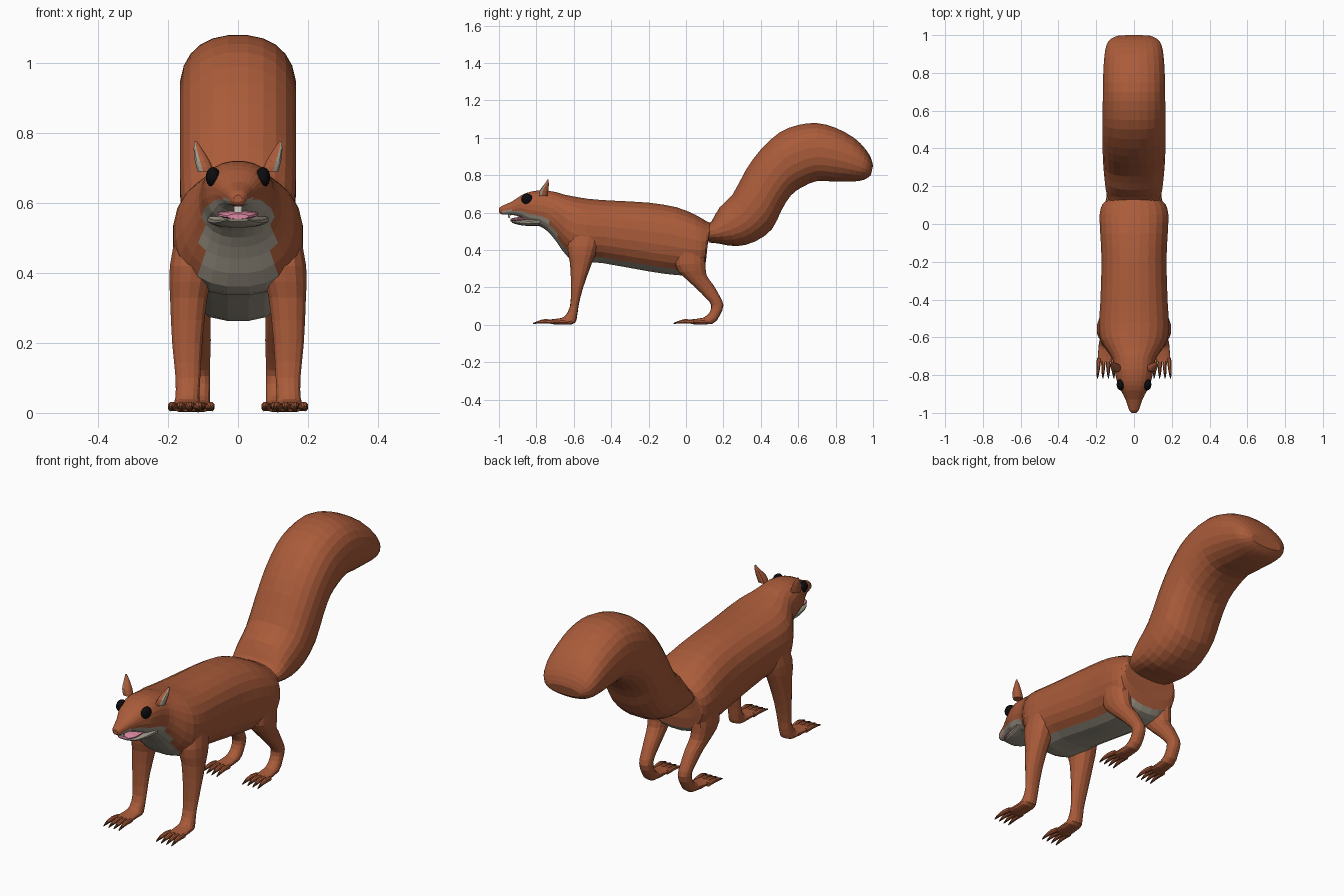
import bpy
import bmesh
import math
from mathutils import Vector

default_cube = bpy.data.objects.get("Cube")
if default_cube:
    bpy.data.objects.remove(default_cube, do_unlink=True)


def make_material(name, red, green, blue):
    material = bpy.data.materials.new(name)
    material.use_nodes = True
    colour = (red, green, blue, 1)
    material.diffuse_color = colour
    shader = material.node_tree.nodes["Principled BSDF"]
    shader.inputs["Base Color"].default_value = colour
    shader.inputs["Roughness"].default_value = 0.8
    return material


fur = make_material("russet fur", .40, .105, .042)
cream = make_material("pale underside", .38, .34, .27)
black = make_material("eye black", .004, .004, .005)
brown = make_material("dark brown", .11, .04, .015)
pink = make_material("tongue pink", .72, .25, .36)
white = make_material("tooth white", .75, .72, .66)


def smooth_sections(sections, steps):
    """Insert Catmull-Rom sections between the given ones."""
    result = []
    last = len(sections) - 1
    for i in range(last):
        a, b = sections[max(i - 1, 0)], sections[i]
        c, d = sections[i + 1], sections[min(i + 2, last)]
        for step in range(steps):
            t = step / steps
            result.append([
                q + t * (r - p) / 2
                + t * t * (2 * p - 5 * q + 4 * r - s) / 2
                + t ** 3 * (3 * q - p - 3 * r + s) / 2
                for p, q, r, s in zip(a, b, c, d)])
    result.append(sections[-1])
    return result


def finish(bm, name, materials, rule=None, mirror=False):
    """Turn a bmesh into an object, colouring its faces by a rule."""
    bmesh.ops.recalc_face_normals(bm, faces=bm.faces)
    bm.normal_update()
    if rule:
        for face in bm.faces:
            face.material_index = int(rule(face.calc_center_median(), face.normal))
    mesh = bpy.data.meshes.new(name)
    bm.to_mesh(mesh)
    bm.free()
    for material in materials:
        mesh.materials.append(material)
    obj = bpy.data.objects.new(name, mesh)
    bpy.context.scene.collection.objects.link(obj)
    if mirror:
        obj.modifiers.new("mirror", 'MIRROR').use_mirror_merge = False
    return obj


def loft(name, sections, materials, sides=20, steps=2, power=2.3, rule=None, mirror=False):
    """Skin rings given as (y, z) of two opposite points, half width, centre x."""
    bm = bmesh.new()
    rings = []
    for section in smooth_sections(sections, steps):
        y1, z1, y2, z2, width = section[:5]
        x = section[5] if len(section) > 5 else 0
        ring = []
        for k in range(sides):
            angle = math.tau * (k + .5) / sides
            u, v = math.cos(angle), math.sin(angle)
            u = math.copysign(abs(u) ** (2 / power), u)
            v = math.copysign(abs(v) ** (2 / power), v)
            ring.append(bm.verts.new((
                x + u * width,
                (y1 + y2) / 2 + v * (y1 - y2) / 2,
                (z1 + z2) / 2 + v * (z1 - z2) / 2)))
        rings.append(ring)
    for ring, following in zip(rings, rings[1:]):
        for k in range(sides):
            n = (k + 1) % sides
            bm.faces.new((ring[k], ring[n], following[n], following[k]))
    bm.faces.new(rings[0])
    bm.faces.new(rings[-1])
    return finish(bm, name, materials, rule, mirror)


def ball(name, centre, radii, material, mirror=False):
    bm = bmesh.new()
    bmesh.ops.create_uvsphere(bm, u_segments=16, v_segments=10, radius=1)
    for vert in bm.verts:
        vert.co = Vector(centre) + vert.co * Vector(radii)
    return finish(bm, name, [material], mirror=mirror)


# Head and torso in one skin, pale on muzzle, throat and belly
def underside(centre, normal):
    muzzle = centre.z < .612 and -.985 < centre.y < -.87
    belly = abs(centre.x) < .105 and normal.z < -.35 and -.9 < centre.y < .11
    return muzzle or belly


loft("body", [
    (-1, .622, -1, .602, .012), (-.985, .636, -.985, .59, .026),
    (-.93, .66, -.93, .588, .045), (-.88, .694, -.885, .575, .068),
    (-.83, .713, -.84, .545, .09), (-.77, .72, -.79, .53, .102),
    (-.7, .712, -.74, .5, .112), (-.66, .7, -.69, .44, .14),
    (-.6, .688, -.63, .36, .178), (-.52, .675, -.55, .335, .187),
    (-.4, .666, -.45, .33, .18), (-.2, .655, -.2, .285, .173),
    (-.05, .63, -.05, .265, .18), (.05, .59, .05, .265, .183),
    (.11, .555, .1, .3, .168), (.135, .545, .11, .4, .14),
], [fur, cream], sides=24, rule=underside)

# Bushy tail
loft("tail", [
    (.12, .54, .12, .44, .13), (.14, .56, .17, .435, .145),
    (.18, .63, .27, .42, .155), (.25, .7, .37, .445, .163),
    (.32, .83, .46, .51, .167), (.4, .94, .51, .61, .167),
    (.5, 1.03, .56, .69, .167), (.6, 1.07, .62, .735, .167),
    (.7, 1.08, .7, .768, .166), (.8, 1.055, .79, .765, .164),
    (.9, 1, .87, .765, .158), (.96, .94, .93, .77, .147),
    (.99, .89, .965, .782, .125), (1, .85, .988, .8, .09),
], [fur], sides=24)

# Legs, running from inside the torso down to the paws
loft("front_legs", [
    (-.6, .56, -.45, .54, .045, .125), (-.635, .42, -.47, .42, .064, .132),
    (-.62, .33, -.505, .325, .054, .141), (-.615, .2, -.55, .2, .044, .145),
    (-.62, .1, -.575, .1, .036, .143), (-.645, .05, -.585, .03, .035, .145),
    (-.67, .036, -.61, .003, .04, .147), (-.73, .029, -.72, .004, .044, .15),
], [fur], sides=14, mirror=True)

loft("hind_legs", [
    (-.06, .46, .1, .46, .05, .125), (-.06, .32, .105, .33, .052, .127),
    (-.01, .255, .11, .265, .044, .122), (.05, .2, .145, .215, .038, .115),
    (.11, .14, .18, .155, .033, .112), (.135, .105, .2, .105, .031, .11),
    (.125, .065, .18, .05, .031, .11), (.09, .038, .14, .005, .033, .112),
    (.02, .029, .03, .004, .04, .115),
], [fur], sides=14, mirror=True)

# Four toes with dark claws on each paw
for label, start, middle in (("front", -.71, .15), ("hind", .04, .117)):
    for toe in range(4):
        spread = toe - 1.5
        x = middle + spread * .023
        loft(f"{label}_toe_{toe + 1}", [
            (start, .028, start, .004, .013, x),
            (start - .045, .032, start - .045, .008, .011, x + spread * .003),
            (start - .08, .022, start - .08, .007, .008, x + spread * .005),
            (start - .108, .01, start - .108, .004, .002, x + spread * .006),
        ], [fur, brown], sides=8, mirror=True,
            rule=lambda centre, normal, tip=start - .085: centre.y < tip)

# Open lower jaw, tongue and front teeth
loft("lower_jaw", [
    (-.935, .557, -.93, .546, .03), (-.91, .559, -.9, .536, .055),
    (-.86, .565, -.85, .529, .072), (-.78, .575, -.78, .529, .088),
], [cream], sides=16)
loft("tongue", [
    (-.937, .568, -.937, .554, .03), (-.91, .575, -.91, .554, .054),
    (-.85, .578, -.85, .56, .06),
], [pink], sides=14)
loft("front_teeth", [
    (-.955, .6, -.935, .6, .014), (-.95, .572, -.942, .572, .011),
], [white], sides=8, steps=1, power=4)

# Nose and eyes
ball("nose", (0, -.985, .612), (.021, .015, .013), brown)
ball("eyes", (.071, -.85, .673), (.021, .031, .029), black, mirror=True)

# Pointed ears with pale inner faces
loft("ears", [
    (-.785, .69, -.74, .69, .024, .092), (-.782, .72, -.735, .72, .022, .102),
    (-.757, .753, -.733, .753, .013, .114), (-.742, .777, -.735, .777, .003, .122),
], [fur, cream], sides=12, mirror=True,
    rule=lambda centre, normal: normal.x > .3 and normal.y < -.2)
